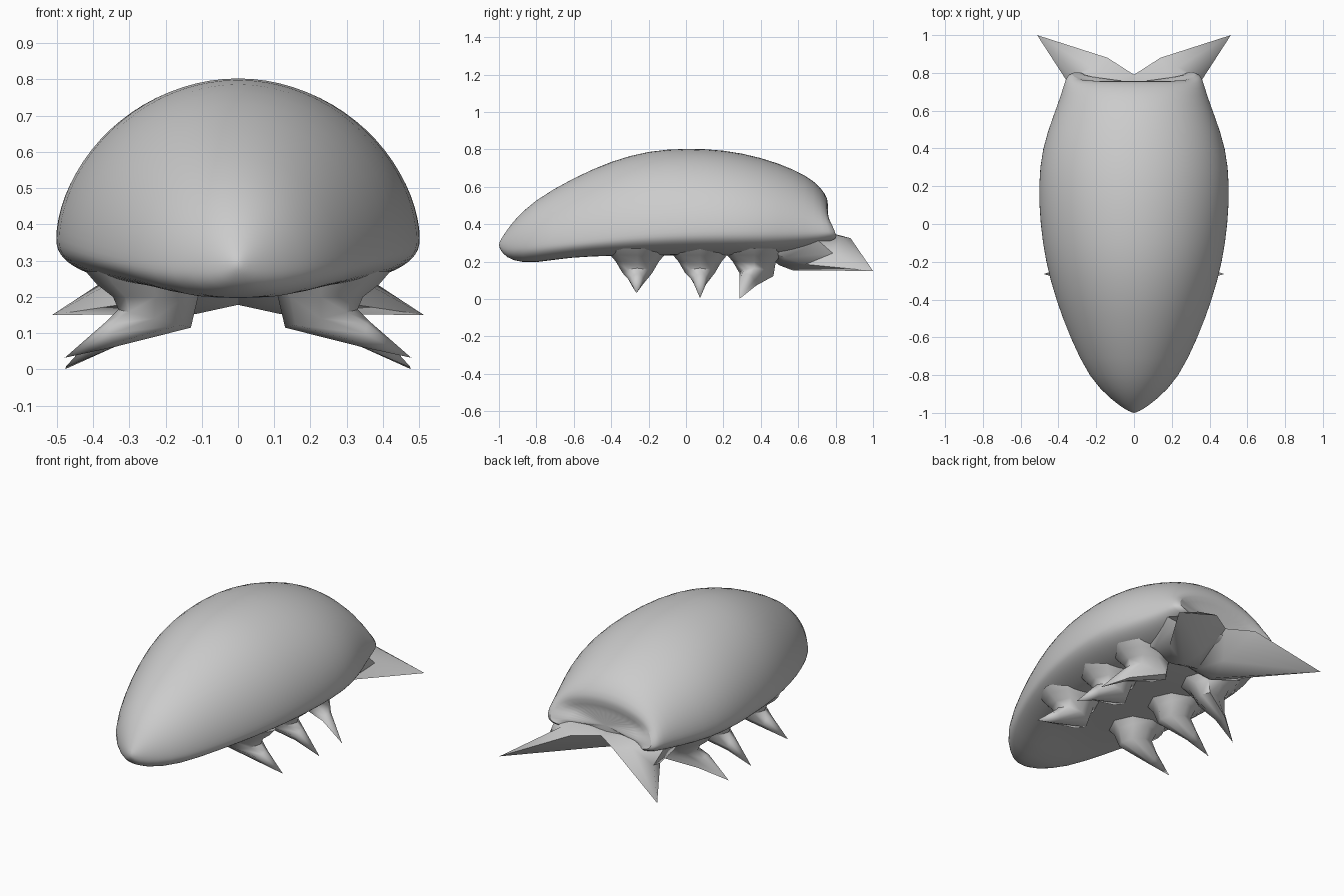
import bpy, bmesh, math

if "Cube" in bpy.data.objects:
    bpy.data.objects.remove(bpy.data.objects["Cube"])


def loft(name, rings, tip=None, mirror=False, subsurf=0, angle=35):
    """Skin a list of equal-length rings, cap the start, end in a tip or cap."""
    bm = bmesh.new()
    rows = [[bm.verts.new(p) for p in r] for r in rings]
    n = len(rows[0])
    for a, b in zip(rows, rows[1:]):
        for i in range(n):
            j = (i + 1) % n
            bm.faces.new((a[i], a[j], b[j], b[i]))
    bm.faces.new(rows[0])
    if tip:
        t = bm.verts.new(tip)
        for i in range(n):
            bm.faces.new((rows[-1][i], rows[-1][(i + 1) % n], t))
    else:
        bm.faces.new(rows[-1])
    bmesh.ops.recalc_face_normals(bm, faces=bm.faces)
    me = bpy.data.meshes.new(name)
    bm.to_mesh(me)
    bm.free()
    ob = bpy.data.objects.new(name, me)
    bpy.context.collection.objects.link(ob)
    if mirror:
        ob.modifiers.new("Mirror", 'MIRROR').use_mirror_merge = False
    if subsurf:
        m = ob.modifiers.new("Subsurf", 'SUBSURF')
        m.levels = m.render_levels = subsurf
    bpy.ops.object.select_all(action='DESELECT')
    ob.select_set(True)
    bpy.context.view_layer.objects.active = ob
    bpy.ops.object.shade_smooth_by_angle(angle=math.radians(angle))
    return ob


# Shell: y, half width, widest height, top height, bottom height
SECTIONS = [
    (-1.00, 0.008, 0.29, 0.30, 0.28),
    (-0.98, 0.05, 0.285, 0.335, 0.24),
    (-0.93, 0.12, 0.28, 0.41, 0.205),
    (-0.82, 0.235, 0.285, 0.525, 0.187),
    (-0.60, 0.34, 0.305, 0.65, 0.21),
    (-0.40, 0.415, 0.325, 0.74, 0.215),
    (-0.20, 0.47, 0.345, 0.795, 0.215),
    (0.00, 0.498, 0.355, 0.808, 0.215),
    (0.20, 0.508, 0.36, 0.80, 0.215),
    (0.40, 0.49, 0.36, 0.76, 0.215),
    (0.58, 0.425, 0.36, 0.695, 0.235),
    (0.69, 0.38, 0.36, 0.63, 0.26),
    (0.745, 0.365, 0.36, 0.565, 0.29),
    (0.767, 0.335, 0.36, 0.51, 0.31),
    (0.735, 0.27, 0.355, 0.45, 0.325),
]


def shell_ring(y, w, zc, zt, zb, n=40):
    pts = []
    for i in range(n):
        a = 2 * math.pi * i / n
        c, s = math.cos(a), math.sin(a)
        x, yy = w * c, y
        if s >= 0:
            z = zc + (zt - zc) * s ** 1.1
        else:
            # squarish underside with a shallow hollow in the belly
            x = w * math.copysign(abs(c) ** 0.85, c)
            z = zc - (zc - zb) * abs(s) ** 0.85
            if -0.7 < y < 0.6:
                z += 0.02 * max(0, 1 - (x / (0.6 * w)) ** 2)
        if y > 0.65:
            # flared lips at the two rear corners
            yy += 0.055 * math.exp(-((abs(x) - 0.3) / 0.07) ** 2
                                   - ((z - 0.345) / 0.06) ** 2)
        pts.append((x, yy, z))
    return pts


loft("shell", [shell_ring(*s) for s in SECTIONS], subsurf=1, angle=60)


# Legs: broad roots tapering outward and down to spikes
def leg(name, y, inner_y, tip_y, tip_z):
    mid = (y + tip_y) / 2
    shape = [  # inner point, outer point, half depth, inner y, centre y
        ((0.05, 0.27), (0.42, 0.27), 0.165, y, y),
        ((0.075, 0.235), (0.39, 0.235), 0.145, y, y),
        ((0.11, 0.20), (0.345, 0.20), 0.115, (y + inner_y) / 2, y),
        ((0.13, 0.115), (0.33, 0.165), 0.08, inner_y, y),
        ((0.34, 0.062), (0.36, 0.135), 0.04, (inner_y + tip_y) / 2, mid),
    ]
    rings = []
    for (xi, zi), (xo, zo), d, yi, yc in shape:
        ring = []
        for k in range(8):
            c, s = math.cos(k * math.pi / 4), math.sin(k * math.pi / 4)
            t = (1 + c) / 2
            ring.append((xi + (xo - xi) * t,
                         yc + d * s + (yi - yc) * max(0, -c),
                         zi + (zo - zi) * t))
        rings.append(ring)
    loft(name, rings, tip=(0.478, tip_y, tip_z), mirror=True, angle=60)


leg("front_leg", -0.26, -0.26, -0.265, 0.032)
leg("middle_leg", 0.075, 0.075, 0.075, 0.004)
leg("rear_leg", 0.365, 0.43, 0.285, 0.0)


# Rear pincers: folded blades joined at the middle
loft("rear_pincer", [
    [(0.0, 0.62, 0.36), (0.0, 0.44, 0.25), (0.16, 0.42, 0.24),
     (0.29, 0.44, 0.26), (0.34, 0.60, 0.33), (0.18, 0.64, 0.37)],
    [(0.0, 0.79, 0.33), (0.0, 0.55, 0.178), (0.14, 0.50, 0.18),
     (0.29, 0.53, 0.22), (0.35, 0.71, 0.31), (0.2, 0.75, 0.36)],
    [(0.14, 0.88, 0.325), (0.075, 0.68, 0.20), (0.115, 0.57, 0.153),
     (0.28, 0.64, 0.185), (0.34, 0.785, 0.245), (0.23, 0.83, 0.335)],
], tip=(0.513, 1.0, 0.15), mirror=True, angle=50)
